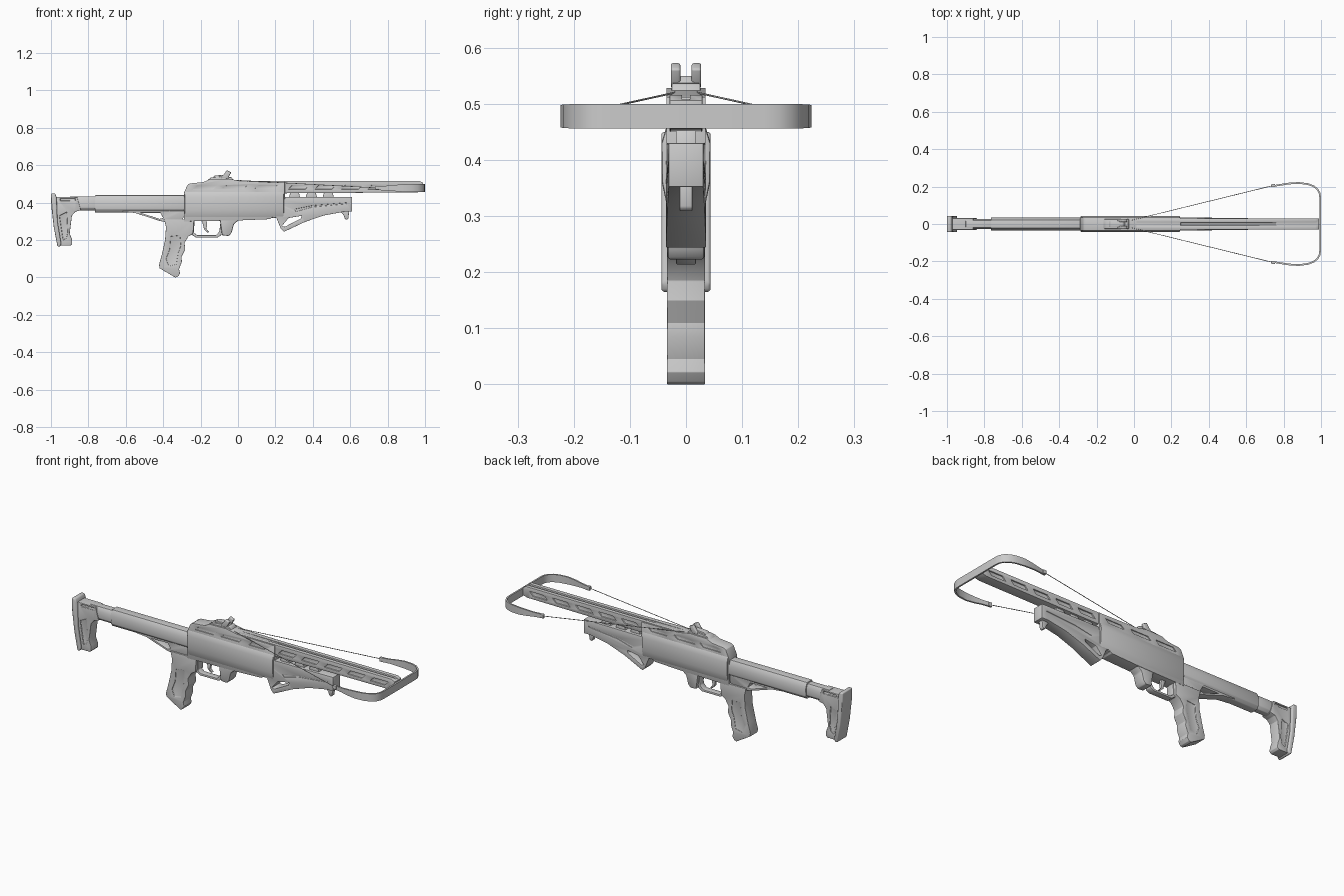
import bpy, bmesh
from mathutils import Vector

if "Cube" in bpy.data.objects:
    bpy.data.objects.remove(bpy.data.objects["Cube"])


def finish(ob):
    bpy.ops.object.select_all(action='DESELECT')
    ob.select_set(True)
    bpy.context.view_layer.objects.active = ob


def mesh_from(name, bm):
    bmesh.ops.recalc_face_normals(bm, faces=bm.faces)
    me = bpy.data.meshes.new(name)
    bm.to_mesh(me)
    bm.free()
    ob = bpy.data.objects.new(name, me)
    bpy.context.collection.objects.link(ob)
    return ob


def raw_prism(name, pts, lo, hi, axis='Y'):
    """Extrude an (x,z) outline along Y, or a (y,z) outline along X."""
    bm = bmesh.new()
    put = (lambda a, b, t: (a, t, b)) if axis == 'Y' else (lambda a, b, t: (t, a, b))
    rings = [[bm.verts.new(put(a, b, t)) for a, b in pts] for t in (lo, hi)]
    bm.faces.new(rings[0])
    bm.faces.new(rings[1])
    n = len(pts)
    for i in range(n):
        j = (i + 1) % n
        bm.faces.new((rings[0][i], rings[0][j], rings[1][j], rings[1][i]))
    return mesh_from(name, bm)


def modify(ob, cuts=(), bevel=0.0, segs=2):
    finish(ob)
    for outline, lo, hi in cuts:
        cutter = raw_prism("cutter", outline, lo, hi)
        cutter.hide_render = True
        m = ob.modifiers.new("cut", 'BOOLEAN')
        m.operation, m.solver, m.object = 'DIFFERENCE', 'EXACT', cutter
        bpy.ops.object.modifier_apply(modifier=m.name)
        bpy.data.objects.remove(cutter)
    if bevel:
        m = ob.modifiers.new("bevel", 'BEVEL')
        m.width, m.segments, m.limit_method = bevel, segs, 'ANGLE'
        m.angle_limit = 0.6
        bpy.ops.object.modifier_apply(modifier=m.name)
    bpy.ops.object.shade_smooth_by_angle()
    return ob


def plate(name, pts, w, cuts=(), bevel=0.004, segs=2):
    return modify(raw_prism(name, pts, -w, w), cuts, bevel, segs)


def both_sides(outline, w, depth):
    return [(outline, w - depth, w + 0.05), (outline, -w - 0.05, -w + depth)]


def slot(x, z, l, h, slant=0.02):
    return [(x, z), (x + l - slant, z), (x + l, z + h), (x + slant, z + h)]


def section(name, half, x0, x1, bevel=0.003):
    pts = half + [(-y, z) for y, z in reversed(half)]
    return modify(raw_prism(name, pts, x0, x1, 'X'), (), bevel)


# Butt stock: plate, leg and inner tube
plate("butt_plate", [(-1.0, .45), (-.978, .45), (-.97, .43), (-.965, .30), (-.945, .18),
                     (-.952, .165), (-.965, .165), (-.985, .27), (-.998, .38)], .044, bevel=.006, segs=3)
leg_recess = [(-.955, .33), (-.915, .35), (-.91, .24), (-.918, .21), (-.935, .2)]
plate("butt_leg", [(-.98, .43), (-.86, .43), (-.84, .36), (-.87, .352), (-.888, .33), (-.9, .235),
                   (-.888, .205), (-.886, .18), (-.895, .17), (-.955, .17), (-.97, .3)], .031,
      both_sides(leg_recess, .031, .005) + both_sides(slot(-.95, .41, .08, .012, .0), .031, .006), .006, 3)
section("inner_stock_tube", [(.015, .357), (.028, .372), (.028, .41), (.018, .433)], -.9, -.74)

# Outer stock tube with chamfered section, and brace running down to the grip
section("outer_stock_tube", [(.02, .348), (.033, .365), (.035, .41), (.022, .44)], -.765, -.26)
plate("stock_brace", [(-.62, .352), (-.55, .345), (-.42, .303), (-.395, .298), (-.3, .3),
                      (-.27, .37), (-.6, .37)], .026,
      [([(-.52, .346), (-.415, .346), (-.4, .318), (-.42, .313)], -.1, .1)], .003)

# Pistol grip with finger swells and side panel
grip_panel = [(-.36, .22), (-.31, .225), (-.305, .17), (-.32, .13), (-.33, .07), (-.37, .06), (-.385, .1), (-.365, .15)]
plate("pistol_grip", [(-.395, .31), (-.385, .27), (-.39, .2), (-.408, .12), (-.422, .07), (-.42, .05),
                      (-.335, .0), (-.322, .004), (-.31, .022), (-.315, .045), (-.3, .085),
                      (-.302, .11), (-.282, .15), (-.286, .185), (-.265, .22), (-.24, .235),
                      (-.235, .31)], .034, both_sides(grip_panel, .034, .003), .01, 3)

# Trigger guard and trigger
plate("trigger_guard", [(-.25, .32), (-.25, .23), (-.225, .214), (-.11, .214), (-.09, .225), (-.07, .32)], .018,
      [([(-.232, .308), (-.236, .24), (-.218, .226), (-.118, .226), (-.1, .245), (-.092, .308)], -.1, .1)], .003)
plate("trigger", [(-.2, .315), (-.17, .315), (-.165, .28), (-.17, .26), (-.155, .243),
                  (-.163, .24), (-.182, .257), (-.186, .28)], .008, bevel=.002)

# Receiver: core, wide shoulders and lower front block
plate("receiver", [(-.29, .45), (-.27, .495), (-.255, .503), (-.185, .51), (-.15, .526), (-.05, .528),
                   (.02, .515), (.25, .512), (.25, .36), (.2, .335), (.17, .312), (.0, .305),
                   (-.29, .3)], .035,
      both_sides(slot(-.24, .472, .13, .02), .035, .005) + both_sides(slot(-.08, .475, .13, .018), .035, .005)
      + both_sides(slot(.09, .475, .12, .018), .035, .005), .006)
section("receiver_shoulder", [(.034, .318), (.043, .36), (.044, .43), (.034, .462)], -.285, .245, .005)
plate("front_lower_block", [(-.1, .33), (-.085, .225), (-.048, .222), (-.034, .24), (-.022, .285),
                            (.002, .305), (.02, .33)], .033, bevel=.006)

# Rail with side slots and a bolt groove
rail_cuts = []
for i in range(5):
    rail_cuts += both_sides(slot(.27 + i * .142, .472, .11, .022), .029, .007)
rail = plate("bolt_rail", [(-.02, .516), (.97, .516), (.99, .506), (.99, .462), (.96, .455), (.2, .45)], .029,
             rail_cuts + [([(-.1, .508), (1.1, .508), (1.1, .55), (-.1, .55)], -.007, .007)], .004)
for i in range(3):
    x = .27 + i * .09
    plate(f"rail_spacer_{i + 1}", [(x, .42), (x + .065, .42), (x + .055, .455), (x + .01, .455)], .018, bevel=.002)

# Fore-end with open hand slot and a small foot
fore = plate("fore_end", [(.13, .43), (.61, .43), (.61, .352), (.57, .352), (.46, .332), (.36, .298),
                          (.245, .244), (.228, .262), (.205, .32), (.17, .33)], .036,
             [([(.235, .275), (.25, .271), (.335, .315), (.34, .33), (.27, .318)], -.1, .1)]
             + both_sides([(.3, .365), (.4, .385), (.58, .4), (.58, .394), (.4, .377), (.31, .352)], .036, .003), .009, 2)
for v in fore.data.vertices:
    t = min(max((v.co.x - .25) / .3, 0), 1)
    v.co.y *= 1 - .14 * t
plate("fore_end_foot", [(.545, .36), (.595, .36), (.59, .315), (.582, .308), (.572, .312), (.566, .33)], .012, bevel=.003)

# Sight: base, step and two tilted ears
plate("sight_base", [(-.17, .515), (-.145, .534), (-.09, .54), (-.035, .536), (-.02, .515)], .026, bevel=.003)
plate("sight_block", [(-.14, .53), (-.125, .545), (-.06, .55), (-.04, .53)], .017, bevel=.003)
for side, name in ((1, "sight_ear_left"), (-1, "sight_ear_right")):
    ear = raw_prism(name, [(-.095, .532), (-.055, .528), (-.036, .562), (-.06, .574), (-.075, .552)],
                    min(side * .01, side * .027), max(side * .01, side * .027))
    modify(ear, (), .004, 3)

# Bow limb: a tapered ribbon bent in plan, mirrored across the rail
path = [(1.0, 0, .0215), (1.0, .14, .0215), (.997, .165, .0215), (.985, .188, .0215), (.962, .206, .0215),
        (.93, .218, .021), (.88, .224, .02), (.83, .221, .016), (.79, .215, .012), (.735, .206, .011)]
bm = bmesh.new()
rings = []
for i, (x, y, h) in enumerate(path):
    a, b = path[max(i - 1, 0)], path[min(i + 1, len(path) - 1)]
    d = Vector((b[0] - a[0], b[1] - a[1])).normalized()
    n = Vector((-d.y, d.x)) * .009
    if i == 0:
        n = Vector((-.009, 0))
    rings.append([bm.verts.new(c) for c in ((x, y, .478 - h), (x, y, .478 + h),
                  (x + n.x, y + n.y, .478 + h), (x + n.x, y + n.y, .478 - h))])
for r, s in zip(rings, rings[1:]):
    for k in range(4):
        bm.faces.new((r[k], r[(k + 1) % 4], s[(k + 1) % 4], s[k]))
bm.faces.new(rings[-1])
limb = mesh_from("bow_limb", bm)
finish(limb)
mir = limb.modifiers.new("mirror", 'MIRROR')
mir.use_axis = (False, True, False)
bpy.ops.object.modifier_apply(modifier=mir.name)
modify(limb)

# String and its tip anchors
cu = bpy.data.curves.new("bow_string", 'CURVE')
cu.dimensions, cu.bevel_depth, cu.bevel_resolution = '3D', .0018, 1
sp = cu.splines.new('POLY')
sp.points.add(3)
for p, c in zip(sp.points, ((.745, -.206, .479), (-.03, -.016, .521), (-.03, .016, .521), (.745, .206, .479))):
    p.co = (*c, 1)
string = bpy.data.objects.new("bow_string", cu)
bpy.context.collection.objects.link(string)
finish(string)
bpy.ops.object.convert(target='MESH')
for side, name in ((1, "string_anchor_left"), (-1, "string_anchor_right")):
    y = side * .206
    modify(raw_prism(name, [(.735, .469), (.755, .469), (.755, .489), (.735, .489)], y - .008, y + .008), (), .002)
